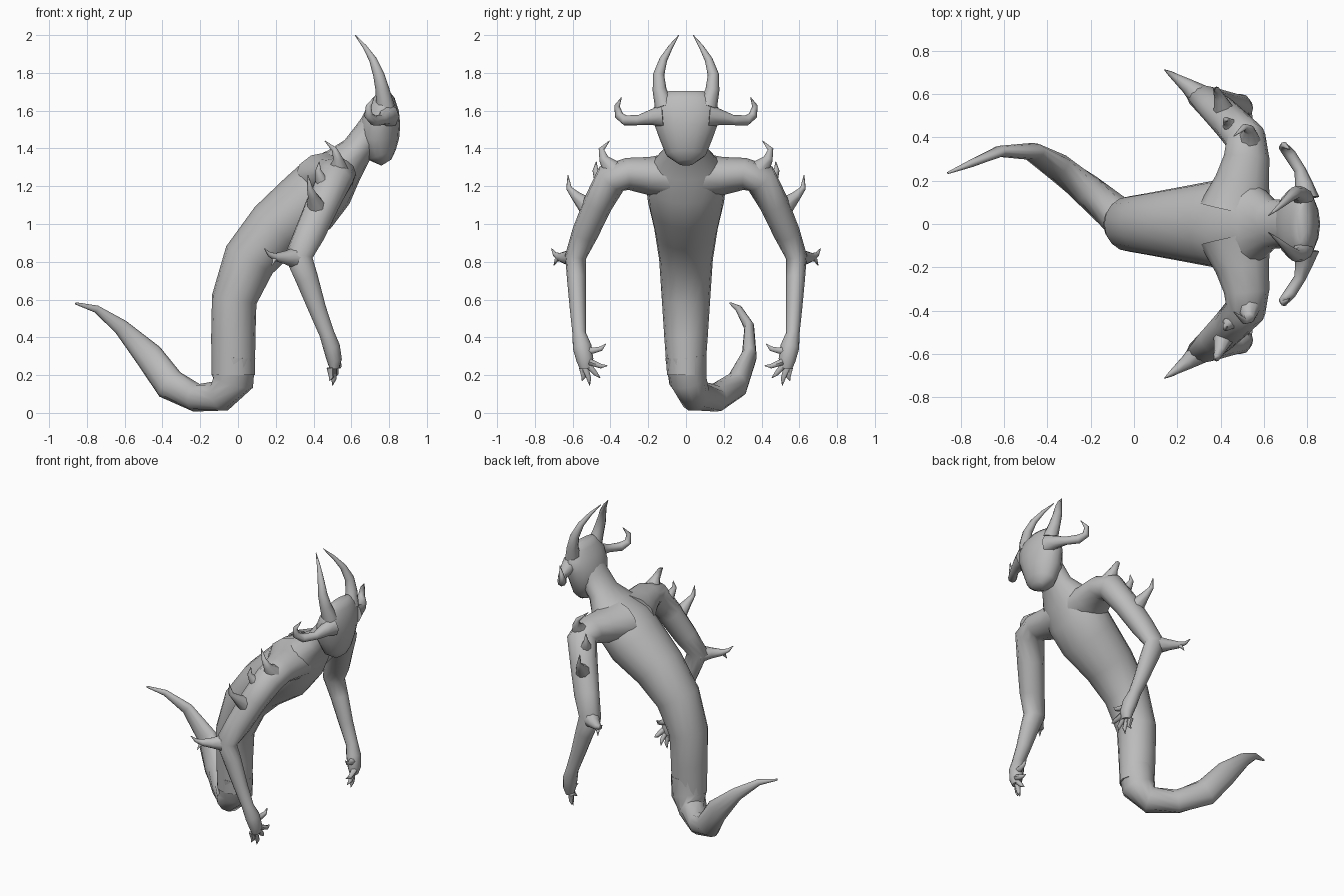
import bpy, bmesh, math
from mathutils import Vector

grey = bpy.data.materials.new("stone grey")
grey.diffuse_color = (0.5, 0.5, 0.5, 1)


def loft(name, rings, ref, sides=12, mirror=False):
    """Skin oval rings (x, y, z, radius along ref, other radius) along a path."""
    bm = bmesh.new()
    pts = [Vector(r[:3]) for r in rings]
    loops = []
    for i, r in enumerate(rings):
        t = (pts[min(i + 1, len(pts) - 1)] - pts[max(i - 1, 0)]).normalized()
        ref_v = Vector(ref)
        s = (ref_v - t * ref_v.dot(t)).normalized()
        u = t.cross(s)
        a, b = r[3], r[-1]
        loops.append([bm.verts.new(pts[i] + s * a * math.cos(k * math.tau / sides)
                                   + u * b * math.sin(k * math.tau / sides))
                      for k in range(sides)])
    for p, q in zip(loops, loops[1:]):
        for k in range(sides):
            j = (k + 1) % sides
            bm.faces.new((p[k], p[j], q[j], q[k]))
    bm.faces.new(loops[0])
    bm.faces.new(loops[-1])
    if mirror:
        for v in bm.verts:
            v.co.y *= -1
    bmesh.ops.recalc_face_normals(bm, faces=bm.faces)
    me = bpy.data.meshes.new(name)
    bm.to_mesh(me)
    bm.free()
    me.materials.append(grey)
    ob = bpy.data.objects.new(name, me)
    bpy.context.collection.objects.link(ob)
    bpy.ops.object.select_all(action='DESELECT')
    ob.select_set(True)
    bpy.context.view_layer.objects.active = ob
    bpy.ops.object.shade_smooth_by_angle(angle=math.radians(60))
    return ob


X, Y = (1, 0, 0), (0, 1, 0)

# Serpent body: tail tip, coil, trunk, chest and neck
loft("tail", [
    (-0.86, 0.235, 0.58, 0.005, 0.006), (-0.75, 0.28, 0.55, 0.018, 0.02),
    (-0.62, 0.335, 0.455, 0.026, 0.042), (-0.47, 0.335, 0.30, 0.04, 0.075),
    (-0.36, 0.27, 0.15, 0.06, 0.085), (-0.22, 0.16, 0.08, 0.075, 0.075),
    (-0.09, 0.05, 0.09, 0.09, 0.085), (-0.03, 0.01, 0.17, 0.10, 0.115),
    (-0.02, 0, 0.30, 0.11, 0.112)], Y)
loft("torso", [
    (-0.025, 0, 0.20, 0.10, 0.115), (-0.025, 0, 0.40, 0.115, 0.117),
    (-0.02, 0, 0.60, 0.128, 0.12), (0.06, 0, 0.81, 0.142, 0.142),
    (0.20, 0, 0.975, 0.168, 0.16), (0.37, 0, 1.11, 0.20, 0.18),
    (0.47, 0, 1.22, 0.215, 0.165), (0.56, 0, 1.31, 0.185, 0.115),
    (0.63, 0, 1.39, 0.115, 0.085), (0.70, 0, 1.48, 0.11, 0.085),
    (0.75, 0, 1.56, 0.12, 0.08)], Y, 16)

# Head with narrow chin and broad brow
loft("head", [
    (0.785, 0, 1.325, 0.045, 0.03), (0.76, 0, 1.365, 0.105, 0.078),
    (0.745, 0, 1.45, 0.14, 0.108), (0.755, 0, 1.54, 0.172, 0.105),
    (0.768, 0, 1.61, 0.175, 0.085), (0.775, 0, 1.67, 0.135, 0.055),
    (0.775, 0, 1.705, 0.09, 0.025)], Y, 16)

for label, m in (("left", False), ("right", True)):
    # Horns
    loft(label + "_tall_horn", [
        (0.78, 0.115, 1.62, 0.05), (0.765, 0.14, 1.71, 0.037),
        (0.745, 0.145, 1.79, 0.03), (0.715, 0.12, 1.87, 0.021),
        (0.67, 0.08, 1.94, 0.012), (0.62, 0.038, 2.0, 0.002)], X, 8, m)
    loft(label + "_side_horn", [
        (0.79, 0.12, 1.57, 0.065), (0.785, 0.18, 1.565, 0.042),
        (0.765, 0.25, 1.55, 0.027), (0.72, 0.32, 1.548, 0.028),
        (0.69, 0.355, 1.575, 0.023), (0.692, 0.365, 1.625, 0.015),
        (0.72, 0.342, 1.67, 0.002)], X, 8, m)
    # Shoulder, bent arm and palm
    loft(label + "_arm", [
        (0.47, 0.06, 1.25, 0.17, 0.13), (0.50, 0.20, 1.255, 0.125, 0.10),
        (0.52, 0.31, 1.265, 0.105, 0.085), (0.515, 0.395, 1.24, 0.095, 0.09),
        (0.45, 0.465, 1.11, 0.088, 0.078), (0.38, 0.535, 0.95, 0.082, 0.07),
        (0.32, 0.585, 0.825, 0.075, 0.056), (0.365, 0.58, 0.71, 0.06, 0.05),
        (0.42, 0.572, 0.55, 0.047, 0.043), (0.47, 0.565, 0.42, 0.04, 0.036),
        (0.495, 0.55, 0.35, 0.045, 0.05), (0.51, 0.535, 0.28, 0.04, 0.045),
        (0.51, 0.53, 0.235, 0.025, 0.032)], X, 12, m)
    # Thumb and curled clawed fingers
    loft(label + "_thumb", [
        (0.50, 0.54, 0.33, 0.03), (0.515, 0.49, 0.33, 0.018),
        (0.52, 0.45, 0.34, 0.014), (0.52, 0.425, 0.365, 0.003)], X, 6, m)
    for i, (x, y, z) in enumerate([(0.53, 0.415, 0.25), (0.51, 0.455, 0.185),
                                   (0.50, 0.51, 0.145), (0.485, 0.55, 0.17)]):
        base = Vector((0.525 - 0.012 * i, 0.51 + 0.013 * i, 0.27 - 0.01 * i))
        tip = Vector((x, y, z))
        mid = base.lerp(tip, 0.55) + Vector((0.008, -0.008, -0.012))
        loft(f"{label}_finger_{i + 1}", [
            (*base, 0.02), (*mid, 0.014), (*tip, 0.002)], X, 6, m)
    # Elbow spur with forked tips
    loft(label + "_elbow_spur", [
        (0.31, 0.585, 0.82, 0.06), (0.25, 0.635, 0.822, 0.036),
        (0.20, 0.67, 0.825, 0.022), (0.165, 0.695, 0.84, 0.012),
        (0.14, 0.712, 0.87, 0.002)], X, 8, m)
    loft(label + "_elbow_barb", [
        (0.22, 0.655, 0.825, 0.02), (0.19, 0.685, 0.81, 0.012),
        (0.18, 0.70, 0.78, 0.002)], X, 6, m)
    # Hooked spikes down the upper arm
    spikes = [
        [(0.53, 0.39, 1.29), (0.53, 0.435, 1.345), (0.51, 0.448, 1.395), (0.46, 0.405, 1.44)],
        [(0.46, 0.43, 1.20), (0.435, 0.465, 1.25), (0.425, 0.48, 1.285), (0.43, 0.475, 1.33)],
        [(0.42, 0.51, 1.08), (0.395, 0.585, 1.15), (0.38, 0.62, 1.19), (0.37, 0.625, 1.26)]]
    for i, path in enumerate(spikes):
        loft(f"{label}_arm_spike_{i + 1}",
             [(*p, r) for p, r in zip(path, (0.055, 0.026, 0.015, 0.002))], X, 8, m)
